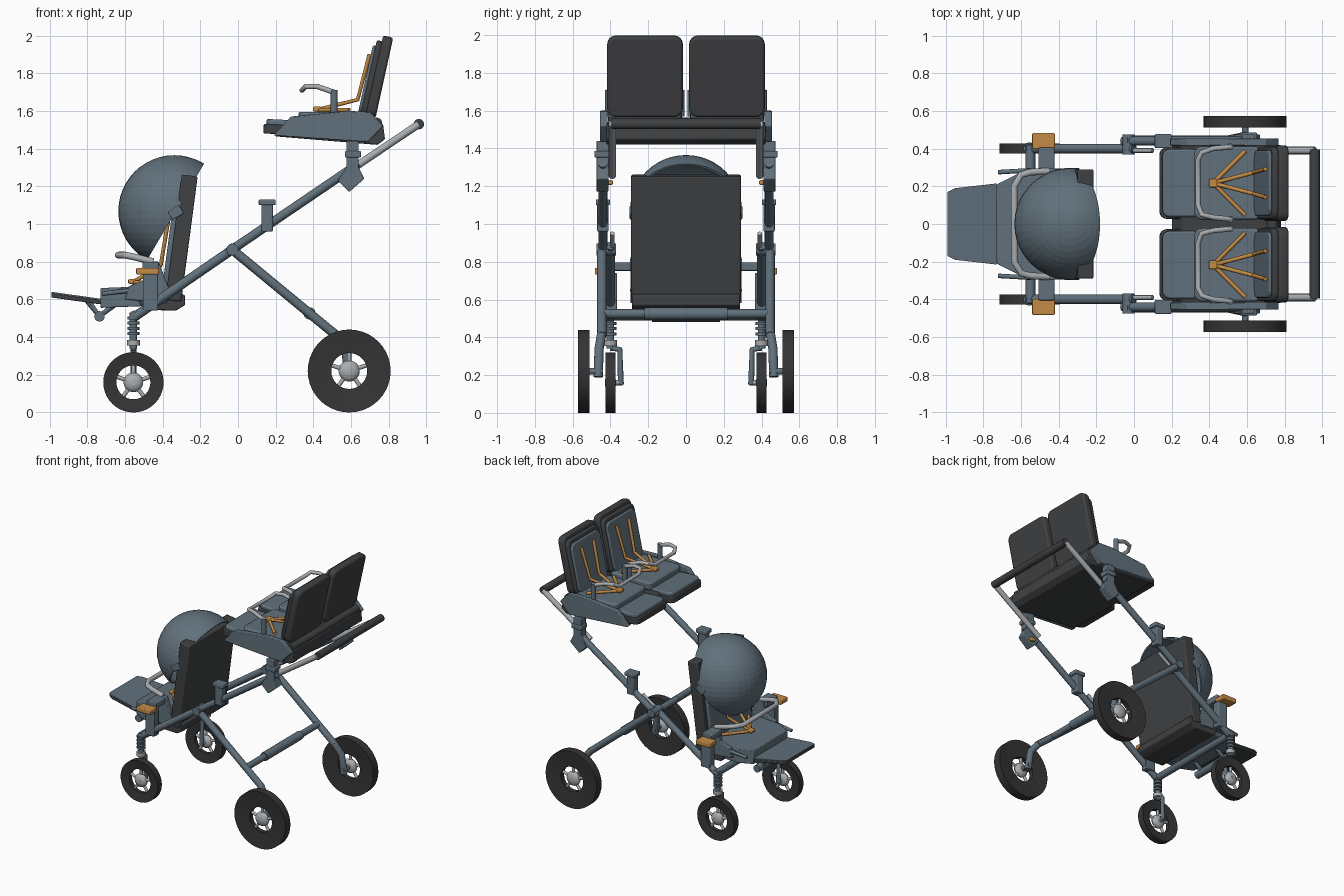
import bpy, bmesh, math
from mathutils import Vector, Matrix

cube = bpy.data.objects.get("Cube")
if cube:
    bpy.data.objects.remove(cube)


def material(name, rgb):
    m = bpy.data.materials.new(name)
    m.use_nodes = True
    m.diffuse_color = (*rgb, 1)
    m.node_tree.nodes["Principled BSDF"].inputs["Base Color"].default_value = (*rgb, 1)
    return m


SLATE = material("slate blue", (0.12, 0.165, 0.2))
DARK = material("charcoal", (0.05, 0.052, 0.055))
TYRE = material("tyre black", (0.035, 0.035, 0.037))
SILVER = material("silver", (0.4, 0.42, 0.44))
ORANGE = material("orange", (0.55, 0.26, 0.06))


def finish(name, mesh, mat, mirror=False, bevel=0, smooth=True):
    mesh.materials.clear()
    mesh.materials.append(mat)
    if smooth:
        mesh.shade_smooth()
        mesh.set_sharp_from_angle(angle=math.radians(35))
    ob = bpy.data.objects.new(name, mesh)
    bpy.context.collection.objects.link(ob)
    if bevel:
        mod = ob.modifiers.new("bevel", "BEVEL")
        mod.width, mod.segments = bevel, 2
    if mirror:
        mod = ob.modifiers.new("mirror", "MIRROR")
        mod.use_axis = (False, True, False)
        mod.use_mirror_merge = False
    return ob


def to_mesh(bm, name):
    bmesh.ops.recalc_face_normals(bm, faces=bm.faces)
    mesh = bpy.data.meshes.new(name)
    bm.to_mesh(mesh)
    bm.free()
    return mesh


def tube(name, pts, r, mat, mirror=True, closed=False):
    cu = bpy.data.curves.new(name, "CURVE")
    cu.dimensions = "3D"
    cu.bevel_depth, cu.bevel_resolution, cu.use_fill_caps = r, 4, True
    sp = cu.splines.new("POLY")
    sp.points.add(len(pts) - 1)
    for p, co in zip(sp.points, pts):
        p.co = (*co, 1)
    tmp = bpy.data.objects.new(name, cu)
    bpy.context.collection.objects.link(tmp)
    mesh = bpy.data.meshes.new_from_object(tmp.evaluated_get(bpy.context.evaluated_depsgraph_get()))
    bpy.data.objects.remove(tmp)
    return finish(name, mesh, mat, mirror)


def box(name, c, size, mat, tilt=0, corner=0, axis=0, mirror=True, bevel=0.006):
    # corner rounds the edges that run along the given local axis
    bm = bmesh.new()
    bmesh.ops.create_cube(bm, size=1, matrix=Matrix.Diagonal((*size, 1)))
    if corner:
        edges = [e for e in bm.edges
                 if abs((e.verts[0].co - e.verts[1].co).normalized()[axis]) > 0.9]
        bmesh.ops.bevel(bm, geom=edges, offset=corner, segments=4, profile=0.5, affect="EDGES")
    bm.transform(Matrix.Translation(c) @ Matrix.Rotation(math.radians(tilt), 4, "Y"))
    return finish(name, to_mesh(bm, name), mat, mirror, bevel)


def prism(name, pts, a, b, mat, flat=False, slope=0, mirror=False, bevel=0.005):
    # side outline (x, z) swept along y, or flat outline (x, y) swept along z
    bm = bmesh.new()
    verts = [bm.verts.new((p, q, a) if flat else (p, a, q)) for p, q in pts]
    face = bm.faces.new(verts)
    ext = bmesh.ops.extrude_face_region(bm, geom=[face])["geom"]
    step = Vector((0, 0, b - a)) if flat else Vector((0, b - a, 0))
    bmesh.ops.translate(bm, vec=step, verts=[v for v in ext if isinstance(v, bmesh.types.BMVert)])
    for v in bm.verts:
        v.co.z += slope * (v.co.x - pts[0][0])
    return finish(name, to_mesh(bm, name), mat, mirror, bevel)


def lathe(name, prof, c, mat, closed=True):
    # (radius, y) profile turned about the wheel axle
    bm = bmesh.new()
    vs = [bm.verts.new((r, y, 0)) for r, y in prof]
    es = [bm.edges.new(p) for p in zip(vs, vs[1:] + vs[:1] if closed else vs[1:])]
    bmesh.ops.spin(bm, geom=vs + es, cent=(0, 0, 0), axis=(0, 1, 0), angle=math.tau, steps=40)
    bmesh.ops.remove_doubles(bm, verts=bm.verts, dist=0.0002)
    bm.transform(Matrix.Translation(c))
    return finish(name, to_mesh(bm, name), mat, True)


def wheel(name, c, R, inner, w, hub):
    x, y, z = c
    lathe(name + "_tyre", [(R, -w), (R, w), (inner, w * 0.6), (inner, -w * 0.6)], c, TYRE)
    lathe(name + "_hub", [(hub * math.sin(t * math.pi / 8), -0.03 * math.cos(t * math.pi / 8))
                          for t in range(9)], c, SILVER, False)
    for i in range(5):
        a = math.pi / 2 + i * math.tau / 5
        d = Vector((math.cos(a), 0, math.sin(a)))
        tube(name + "_spoke", [Vector(c) + d * hub * 0.6, Vector(c) + d * (inner + 0.01)], 0.011, SILVER)


# wheels
wheel("rear_wheel", (0.59, 0.542, 0.22), 0.22, 0.095, 0.031, 0.056)
wheel("front_wheel", (-0.555, 0.4, 0.16), 0.16, 0.09, 0.026, 0.052)

# frame tubes
tube("lower_frame_tube", [(-0.56, 0.4, 0.5), (0.0, 0.4, 0.885)], 0.025, SLATE)
tube("upper_frame_tube", [(-0.06, 0.44, 0.845), (0.64, 0.44, 1.32)], 0.024, SLATE)
tube("frame_link", [(-0.02, 0.39, 0.87), (0.1, 0.39, 0.95)], 0.012, SILVER)
tube("frame_pivot", [(-0.03, 0.37, 0.865), (-0.03, 0.475, 0.865)], 0.032, SLATE)
tube("handle_tube", [(0.55, 0.39, 1.255), (0.96, 0.39, 1.53)], 0.02, SILVER)
tube("handle_bar", [(0.96, -0.395, 1.53), (0.96, 0.395, 1.53)], 0.028, DARK, False)
tube("front_cross_bar", [(-0.55, -0.42, 0.515), (-0.55, 0.42, 0.515)], 0.026, SLATE, False)

# rear legs with axle mounts
tube("rear_leg", [(-0.05, 0.445, 0.88), (0.52, 0.445, 0.41)], 0.025, SLATE)
tube("rear_cross_bar", [(0.38, -0.44, 0.525), (0.38, 0.44, 0.525)], 0.024, SLATE, False)
tube("rear_cross_sleeve", [(0.38, -0.22, 0.525), (0.38, 0.22, 0.525)], 0.033, SLATE, False)
tube("rear_axle_mount", [(0.5, 0.445, 0.43), (0.57, 0.46, 0.34), (0.59, 0.465, 0.19)], 0.025, SLATE)
tube("rear_axle", [(0.59, 0.44, 0.22), (0.59, 0.56, 0.22)], 0.018, SLATE)

# front suspension and forks
tube("front_post", [(-0.555, 0.4, 0.34), (-0.555, 0.4, 0.53)], 0.02, SLATE)
for i in range(4):
    z = 0.41 + i * 0.028
    tube("spring_ring", [(-0.555, 0.4, z), (-0.555, 0.4, z + 0.016)], 0.032, SLATE)
tube("fork_collar", [(-0.555, 0.4, 0.355), (-0.555, 0.4, 0.385)], 0.034, SILVER)
tube("front_fork", [(-0.555, 0.4, 0.345), (-0.555, 0.35, 0.335), (-0.555, 0.345, 0.15)], 0.016, SLATE)
tube("front_axle", [(-0.555, 0.335, 0.16), (-0.555, 0.43, 0.16)], 0.014, SILVER)

# seat adaptors on the frame
box("middle_adaptor", (0.155, 0.44, 1.04), (0.06, 0.06, 0.16), SLATE)
box("middle_adaptor_cap", (0.155, 0.44, 1.115), (0.09, 0.075, 0.03), SLATE)
prism("rear_adaptor", [(0.53, 1.23), (0.59, 1.17), (0.67, 1.24), (0.64, 1.3), (0.64, 1.44), (0.575, 1.44),
                       (0.575, 1.3)], 0.41, 0.475, SLATE, mirror=True)
box("rear_adaptor_cap", (0.61, 0.445, 1.37), (0.085, 0.08, 0.035), SLATE)
box("rear_release_button", (0.6, 0.402, 1.22), (0.04, 0.03, 0.025), ORANGE)
box("front_adaptor", (-0.465, 0.395, 0.64), (0.08, 0.06, 0.2), SLATE)
box("front_adaptor_arm", (-0.465, 0.34, 0.775), (0.085, 0.13, 0.045), SLATE)
box("front_release_button", (-0.48, 0.44, 0.75), (0.12, 0.085, 0.035), ORANGE)


def harness(name, buckle, lap_x, lap_y, chest, top, width):
    # buckle, two lap straps and two shoulder straps
    x, y, z = buckle
    box(name + "_buckle", (x, y, z + 0.005), (0.045, 0.045, 0.025), ORANGE)
    for s in (-1, 1):
        tube(name + "_lap_strap", [(x, y, z), (lap_x, y + s * lap_y, z)], 0.011, ORANGE)
        tube(name + "_shoulder_strap", [(x, y, z), (chest[0], y + s * width * 0.75, chest[1]),
                                        (top[0], y + s * width, top[1])], 0.011, ORANGE)


# rear twin seat: shared tub and sides
prism("rear_seat_tub", [(0.2, 1.465), (0.74, 1.42), (0.78, 1.45), (0.77, 1.53), (0.26, 1.54)], -0.42, 0.42, DARK)
prism("rear_seat_side", [(0.19, 1.47), (0.28, 1.57), (0.58, 1.6), (0.7, 1.595), (0.77, 1.52), (0.69, 1.435)],
      0.415, 0.455, SLATE, mirror=True)
tube("rear_seat_hinge_bar", [(0.735, -0.41, 1.535), (0.735, 0.41, 1.535)], 0.03, DARK, False)

# rear twin seat: one place, mirrored
MID = 0.217
box("rear_foot_rest", (0.245, MID, 1.5), (0.22, 0.38, 0.05), DARK, 3, 0.04, 2)
box("rear_foot_pad", (0.25, MID, 1.535), (0.2, 0.36, 0.035), SLATE, 3, 0.04, 2, bevel=0.01)
box("rear_seat_cushion", (0.5, MID, 1.565), (0.36, 0.39, 0.06), SLATE, 0, 0.04, 2, bevel=0.012)
box("rear_back_shell", (0.75, MID, 1.782), (0.055, 0.4, 0.435), DARK, 12.4, 0.045, 0, bevel=0.012)
box("rear_back_liner", (0.71, MID, 1.772), (0.035, 0.385, 0.41), DARK, 12.4, 0.045, 0, bevel=0.01)
box("rear_back_pad", (0.688, MID, 1.765), (0.025, 0.35, 0.37), SLATE, 12.4, 0.045, 0, bevel=0.008)
harness("rear_harness", (0.42, MID, 1.605), 0.59, 0.17, (0.635, 1.66), (0.698, 1.9), 0.075)
tube("rear_bumper_bar", [(0.52, 0.41, 1.695), (0.42, 0.4, 1.73), (0.36, 0.38, 1.73), (0.34, 0.34, 1.71),
                         (0.34, 0.1, 1.71), (0.36, 0.05, 1.73), (0.42, 0.035, 1.73), (0.52, 0.025, 1.695)],
     0.014, SILVER)
for y in (0.41, 0.025):
    tube("rear_bumper_post", [(0.51, y, 1.57), (0.51, y, 1.71)], 0.018, SLATE)

# front seat
box("front_back_shell", (-0.3, 0, 0.925), (0.085, 0.58, 0.67), DARK, 7.5, mirror=False, bevel=0.008)
box("front_back_pad", (-0.352, 0, 0.93), (0.03, 0.5, 0.6), SLATE, 7.5, 0.05, 0, False, 0.008)
prism("front_seat_base", [(-0.54, 0.61), (-0.5, 0.545), (-0.33, 0.54), (-0.28, 0.57), (-0.28, 0.62), (-0.35, 0.66)],
      -0.285, 0.285, DARK)
prism("front_seat_body", [(-0.73, -0.21), (-0.62, -0.265), (-0.34, -0.265), (-0.34, 0.265), (-0.62, 0.265),
                          (-0.73, 0.21)], 0.555, 0.66, SLATE, True, 0.04)
prism("front_seat_side", [(-0.6, 0.6), (-0.58, 0.67), (-0.5, 0.7), (-0.48, 0.8), (-0.42, 0.8), (-0.36, 0.64),
                          (-0.38, 0.58)], 0.26, 0.295, SLATE, mirror=True)
tube("front_side_rail", [(-0.72, 0.275, 0.63), (-0.55, 0.285, 0.65)], 0.012, SLATE)
harness("front_harness", (-0.56, 0, 0.69), -0.4, 0.2, (-0.41, 0.78), (-0.36, 1.08), 0.09)
tube("front_bumper_bar", [(-0.45, 0.28, 0.8), (-0.55, 0.275, 0.825), (-0.6, 0.26, 0.835), (-0.635, 0.2, 0.835),
                          (-0.635, -0.01, 0.835)], 0.018, SILVER)

# front foot rest and its bracket
FOOT = [(-0.99, -0.17), (-0.95, -0.19), (-0.73, -0.215), (-0.73, 0.215), (-0.95, 0.19), (-0.99, 0.17)]
prism("front_foot_rest", FOOT, 0.61, 0.632, DARK, True, -0.14)
prism("front_foot_pad", FOOT, 0.632, 0.64, SLATE, True, -0.14, bevel=0)
tube("foot_rest_bracket", [(-0.8, 0.12, 0.595), (-0.735, 0.12, 0.51), (-0.66, 0.12, 0.57)], 0.016, SLATE)
tube("foot_rest_hinge", [(-0.735, -0.18, 0.51), (-0.735, 0.18, 0.51)], 0.028, SLATE, False)

# domed canopy
bm = bmesh.new()
bmesh.ops.create_uvsphere(bm, u_segments=40, v_segments=24, radius=0.297,
                          matrix=Matrix.Translation((-0.338, 0, 1.068)))
bmesh.ops.bisect_plane(bm, geom=bm.verts[:] + bm.edges[:] + bm.faces[:], plane_co=(-0.325, 0, 1.075),
                       plane_no=(0.86, 0, -0.51), clear_outer=True)
canopy = finish("canopy", to_mesh(bm, "canopy"), SLATE, smooth=False)
shell = canopy.modifiers.new("thickness", "SOLIDIFY")
shell.thickness, shell.offset = 0.012, -1
box("canopy_hinge", (-0.33, 0.292, 1.06), (0.07, 0.012, 0.05), SLATE, -30)
